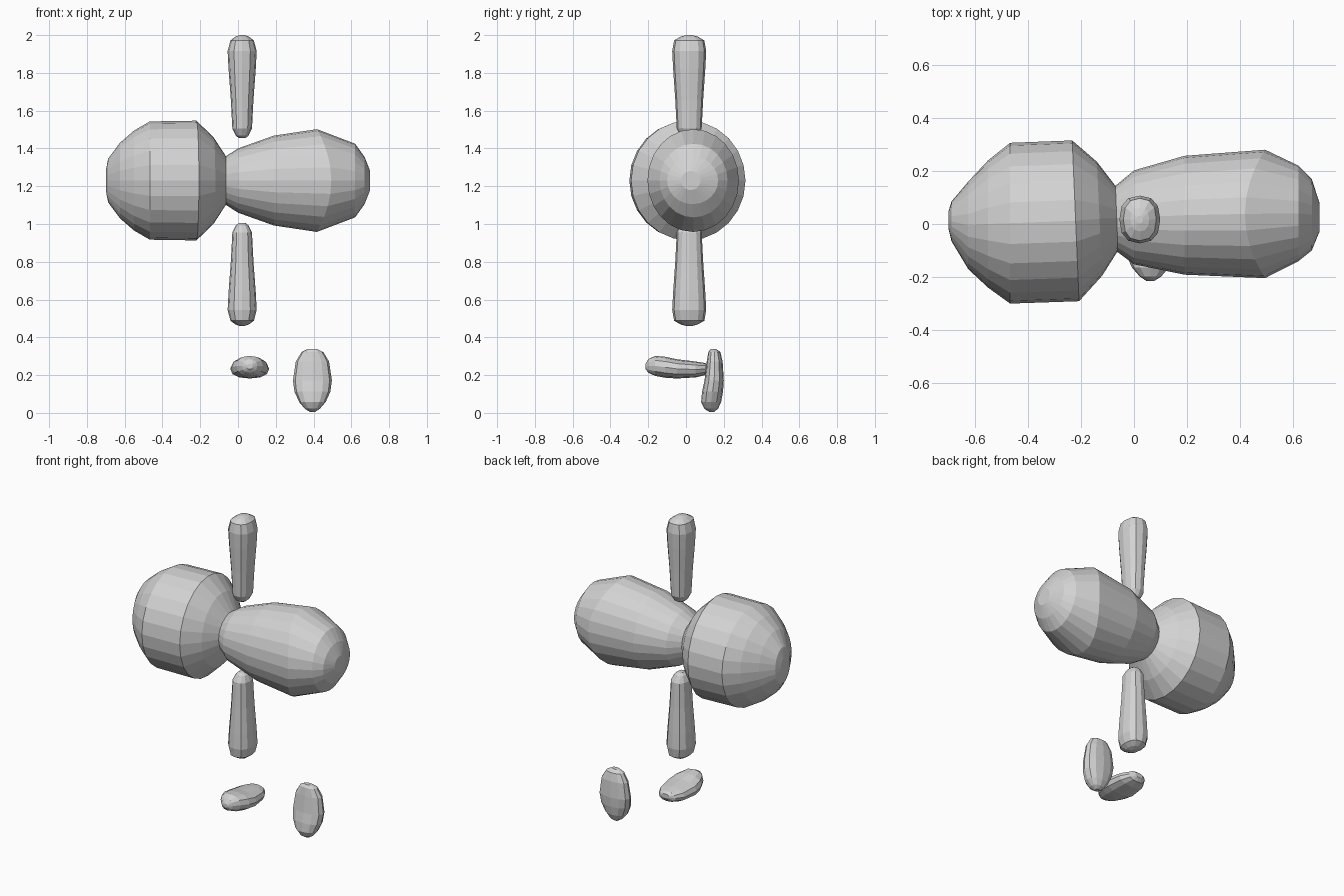
import bpy
import bmesh
import math
from mathutils import Vector

grey = bpy.data.materials.new("plain_grey")
grey.diffuse_color = (0.65, 0.65, 0.65, 1)


def loft(name, place, sections, sides, power=2.0):
    """Closed skin over rings: (t, centre u, centre v, radius u, radius v, skew, bulge)."""
    bm = bmesh.new()
    rings = []
    for section in sections:
        t, cu, cv, ru, rv, skew, bulge = (tuple(section) + (0, 0))[:7]
        ring = []
        for i in range(sides):
            a = 2 * math.pi * i / sides
            c, s = math.cos(a), math.sin(a)
            u = cu + ru * math.copysign(abs(c) ** (2 / power), c)
            v = cv + rv * math.copysign(abs(s) ** (2 / power), s)
            w = t + skew * c + bulge * math.cos(2 * a)
            ring.append(bm.verts.new(place(w, u, v)))
        rings.append(ring)
    for r0, r1 in zip(rings, rings[1:]):
        for i in range(sides):
            j = (i + 1) % sides
            bm.faces.new((r0[i], r0[j], r1[j], r1[i]))
    bm.faces.new(rings[0])
    bm.faces.new(rings[-1])
    bmesh.ops.recalc_face_normals(bm, faces=bm.faces)
    mesh = bpy.data.meshes.new(name)
    bm.to_mesh(mesh)
    bm.free()
    mesh.materials.append(grey)
    obj = bpy.data.objects.new(name, mesh)
    bpy.context.collection.objects.link(obj)
    return obj


MID = 1.23  # height of the main axis


def along_x(t, u, v):
    return Vector((t, u, MID + v))


# Head: wide barrel with a domed end and a tapered neck
loft("head", along_x, [
    (-0.70, 0.015, 0, 0.03, 0.05),
    (-0.688, 0.01, 0, 0.075, 0.115),
    (-0.625, -0.005, 0, 0.165, 0.20),
    (-0.55, 0, 0, 0.24, 0.265),
    (-0.467, 0.003, 0, 0.303, 0.313),
    (-0.22, 0.012, 0, 0.303, 0.317, -0.013),
    (-0.13, 0.02, 0, 0.215, 0.23, -0.01),
    (-0.065, 0.022, 0, 0.122, 0.13, -0.005),
], 24)

# Body: pear shape growing away from the neck
loft("body", along_x, [
    (-0.085, 0.022, 0, 0.09, 0.10),
    (-0.07, 0.022, 0, 0.122, 0.125),
    (0.0, 0.025, 0, 0.177, 0.17),
    (0.19, 0.033, 0, 0.224, 0.238),
    (0.456, 0.038, 0, 0.242, 0.272, 0, 0.038),
    (0.62, 0.04, 0, 0.18, 0.195),
    (0.67, 0.035, 0, 0.135, 0.125),
    (0.70, 0.025, 0, 0.052, 0.05),
], 24)

# Arms: tapered clubs, one above and one mirrored below the main axis
ARM = [
    (0.225, 0.018, 0.022), (0.238, 0.034, 0.045), (0.275, 0.052, 0.066),
    (0.43, 0.060, 0.074), (0.59, 0.072, 0.085), (0.685, 0.077, 0.09),
    (0.742, 0.062, 0.08), (0.762, 0.035, 0.045), (0.77, 0.012, 0.015),
]
for name, sign in (("upper_arm", 1), ("lower_arm", -1)):
    loft(name, lambda t, u, v, s=sign: Vector((u, v, MID + s * t)),
         [(t, 0.022, 0.017, rx, ry) for t, rx, ry in ARM], 12, 2.4)

# Feet: flat-soled pads (length, half width, sole, top), the second tipped upright
FOOT = [
    (-0.166, 0.025, -0.02, 0.01), (-0.15, 0.058, -0.042, 0.022),
    (-0.10, 0.088, -0.054, 0.03), (0.0, 0.103, -0.06, 0.042),
    (0.06, 0.095, -0.056, 0.055), (0.115, 0.070, -0.046, 0.06),
    (0.15, 0.040, -0.03, 0.043), (0.166, 0.015, -0.01, 0.018),
]
for name, position, tilt in (("flat_foot", (0.062, -0.0485, 0.242), 0),
                             ("upright_foot", (0.394, 0.14, 0.172), math.pi / 2)):
    foot = loft(name, lambda t, u, v: Vector((u, -t, v)),
                [(t, 0, (lo + hi) / 2, w, (hi - lo) / 2) for t, w, lo, hi in FOOT], 12, 2.3)
    foot.location = position
    foot.rotation_euler.x = tilt
